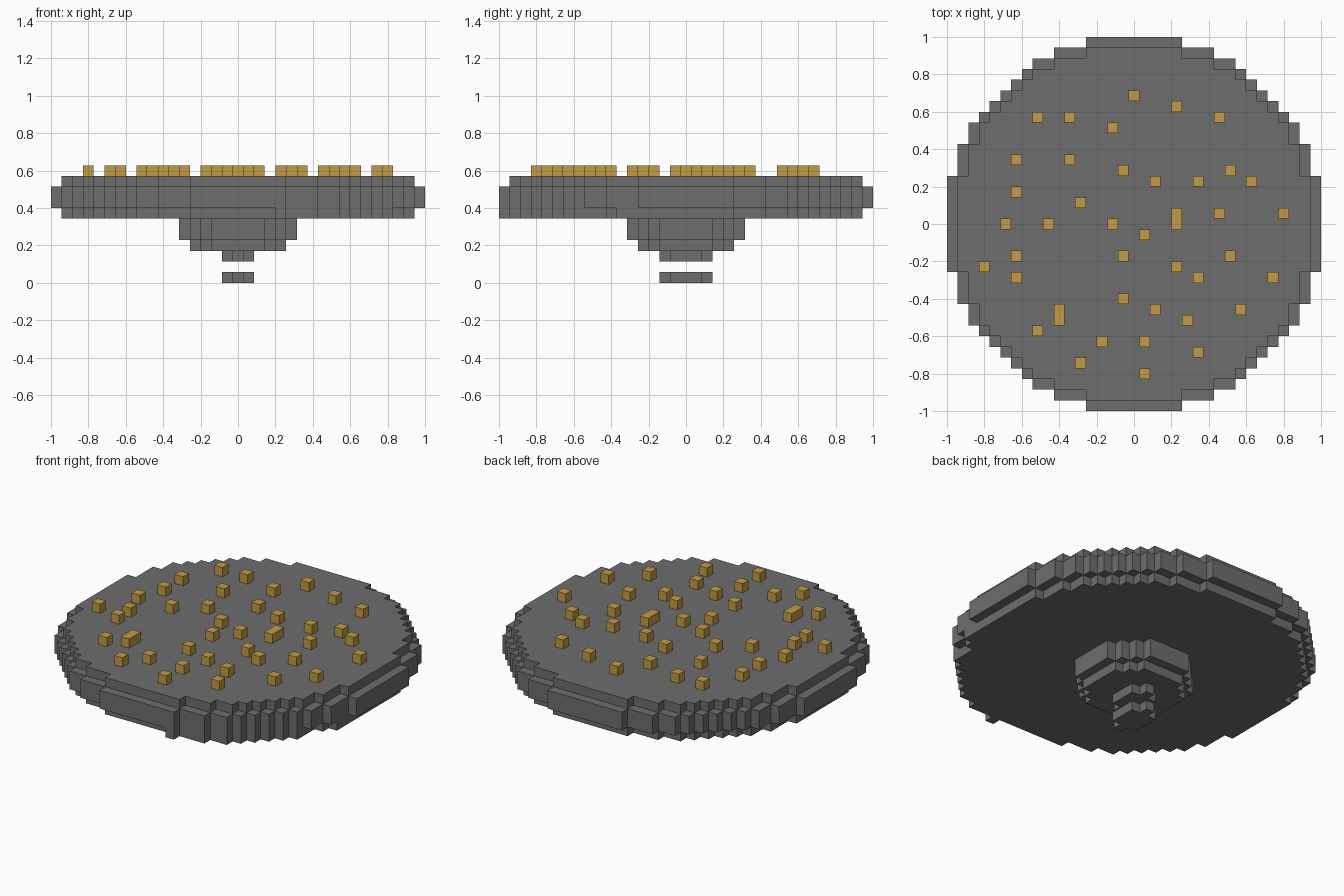
import bpy
import bmesh

CELL = 2 / 35  # the whole model sits on a cubic grid

if "Cube" in bpy.data.objects:
    bpy.data.objects.remove(bpy.data.objects["Cube"], do_unlink=True)


def make_material(name, colour):
    mat = bpy.data.materials.new(name)
    mat.use_nodes = True
    mat.diffuse_color = colour
    mat.node_tree.nodes["Principled BSDF"].inputs["Base Color"].default_value = colour
    return mat


grey = make_material("dark_grey", (0.155, 0.155, 0.155, 1))
gold = make_material("gold", (0.54, 0.33, 0.06, 1))


def disc(radius):
    """Grid cells whose centres lie inside a circle."""
    n = int(radius)
    span = range(-n, n + 1)
    return {(i, j) for i in span for j in span if i * i + j * j <= radius * radius}


def shrink(cells):
    """Peel off the cells on the rim."""
    steps = ((1, 0), (-1, 0), (0, 1), (0, -1))
    return {(i, j) for i, j in cells if all((i + a, j + b) in cells for a, b in steps)}


def slab(name, cells, bottom, height, mat):
    """Raise a flat set of grid cells into a solid, blocky layer."""
    bm = bmesh.new()
    for i, j in sorted(cells):
        corners = ((-0.5, -0.5), (0.5, -0.5), (0.5, 0.5), (-0.5, 0.5))
        bm.faces.new([bm.verts.new(((i + a) * CELL, (j + b) * CELL, bottom * CELL))
                      for a, b in corners])
    bmesh.ops.remove_doubles(bm, verts=bm.verts[:], dist=CELL / 10)
    raised = bmesh.ops.extrude_face_region(bm, geom=bm.faces[:], use_keep_orig=True)
    top = [v for v in raised["geom"] if isinstance(v, bmesh.types.BMVert)]
    bmesh.ops.translate(bm, verts=top, vec=(0, 0, height * CELL))
    bmesh.ops.recalc_face_normals(bm, faces=bm.faces[:])
    bmesh.ops.dissolve_limit(bm, angle_limit=0.01, verts=bm.verts[:], edges=bm.edges[:])
    mesh = bpy.data.meshes.new(name)
    bm.to_mesh(mesh)
    bm.free()
    mesh.materials.append(mat)
    obj = bpy.data.objects.new(name, mesh)
    bpy.context.scene.collection.objects.link(obj)
    return obj


# Main platform: wide band between two narrower layers
wide = disc(17.5)
narrow = shrink(wide)
rim = wide - narrow
lower_lip = {(i, j) for i, j in rim if i >= 4 and (j <= -10 or j in (-5, -6))}
slab("platform_underside", narrow | lower_lip, 6, 1, grey)
slab("platform_band", wide, 7, 2, grey)
slab("platform_top", narrow, 9, 1, grey)

# Hub below the platform
hub = disc(5.5)
slab("hub", hub, 4, 2, grey)
slab("hub_base", shrink(hub), 3, 1, grey)

# Small stem and the separate foot floating under it
stem = {(i, j) for i in (-1, 0, 1) for j in (-1, 0, 1)} | {(0, 2), (0, -2)}
slab("stem", stem, 2, 1, grey)
slab("foot", stem, 0, 1, grey)

# Gold blocks scattered over the top, listed row by row
block_rows = {
    12: (0,), 11: (4,), 10: (-9, -6, 8), 9: (-2,), 6: (-11, -6),
    5: (-1, 9), 4: (2, 6, 11), 3: (-11,), 2: (-5,), 1: (4, 8, 14),
    0: (-12, -8, -2, 4), -1: (1,), -3: (-11, -1, 9), -4: (-14, 4),
    -5: (-11, 6, 13), -7: (-1,), -8: (-7, 2, 10), -9: (-7, 5),
    -10: (-9,), -11: (-3, 1), -12: (6,), -13: (-5,), -14: (1,),
}
blocks = {(i, j) for j, row in block_rows.items() for i in row}
slab("gold_blocks", blocks, 10, 1, gold)
